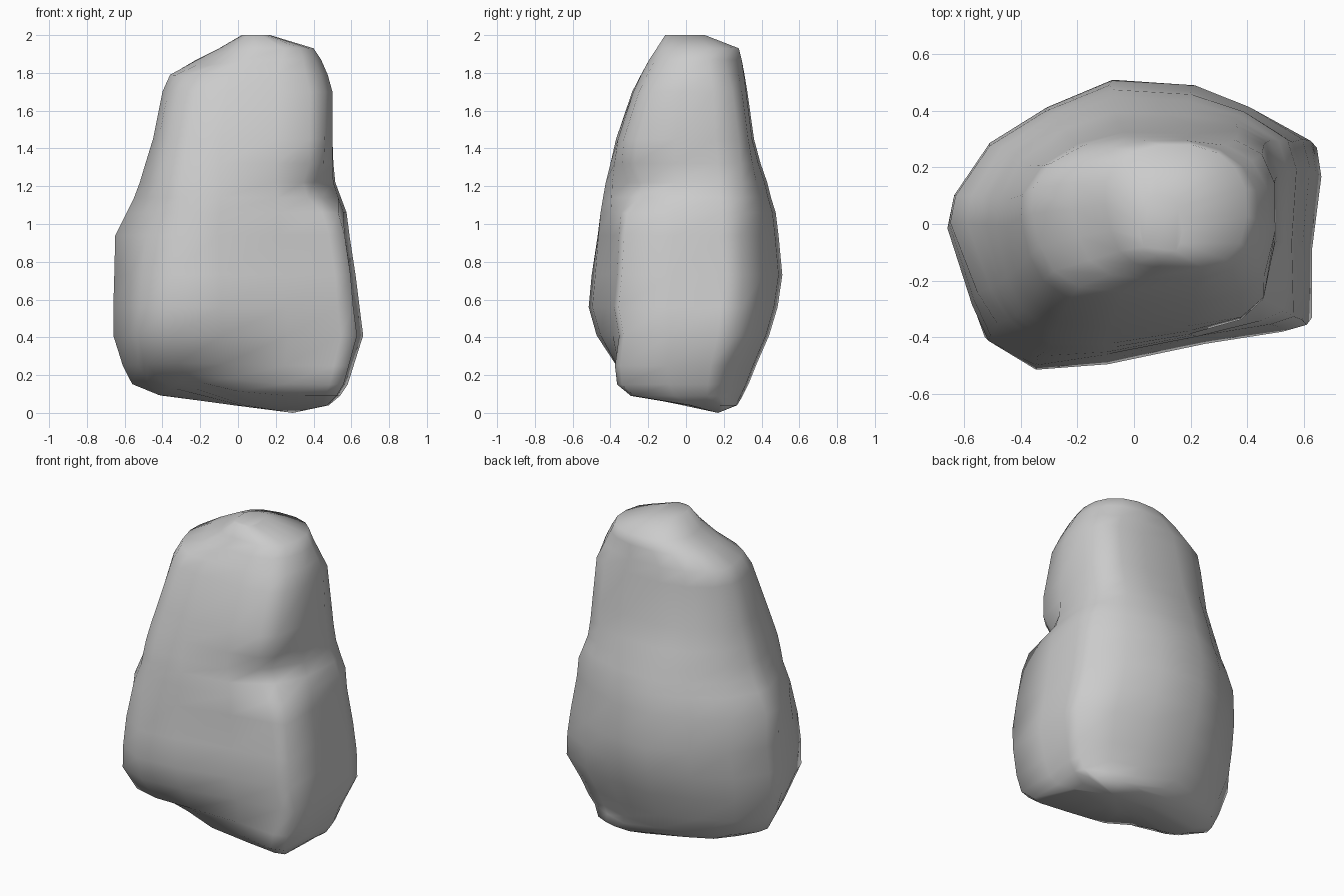
import bpy, bmesh, math
from mathutils import Vector

# Plan outlines: broad base, boxier column, and a crown that is fullest at back left
BASE = [(-.57, -.28), (-.51, -.41), (-.34, -.52), (-.08, -.50), (.27, -.425), (.55, -.38),
        (.635, -.355), (.635, -.08), (.66, .20), (.63, .30), (.44, .42), (.24, .50),
        (-.06, .52), (-.30, .42), (-.51, .29), (-.64, .10), (-.66, 0)]
COLUMN = [(-.41, -.16), (-.36, -.26), (-.26, -.34), (-.08, -.36), (.20, -.35), (.38, -.32),
          (.46, -.25), (.50, -.05), (.50, .16), (.46, .28), (.37, .33), (.20, .35),
          (-.05, .36), (-.22, .31), (-.36, .21), (-.43, .09), (-.44, 0)]
CROWN = [(-.34, -.10), (-.29, -.20), (-.20, -.26), (-.05, -.28), (.20, -.28), (.34, -.24),
         (.42, -.16), (.46, -.03), (.45, .10), (.39, .20), (.29, .27), (.14, .31),
         (-.05, .31), (-.20, .28), (-.31, .22), (-.37, .13), (-.37, .02)]

# Extents of each level: z, x min, x max, y min, y max
LEVELS = [(.04, -.02, .48, -.02, .27), (.09, -.42, .54, -.31, .30),
          (.15, -.56, .58, -.37, .33), (.25, -.61, .61, -.42, .37),
          (.41, -.66, .655, -.47, .44), (.56, -.66, .635, -.515, .485),
          (.73, -.655, .62, -.50, .51), (.94, -.65, .59, -.48, .49),
          (1.06, -.59, .575, -.46, .475), (1.14, -.55, .545, -.44, .45),
          (1.22, -.52, .515, -.425, .43), (1.32, -.49, .505, -.40, .395),
          (1.45, -.45, .50, -.37, .36), (1.70, -.40, .50, -.285, .325),
          (1.79, -.36, .475, -.24, .31), (1.87, -.22, .44, -.195, .295),
          (1.93, -.10, .40, -.155, .28), (2.0, .02, .17, -.11, .10)]

# Local dents and bulges: centre, push, radii
DENTS = [((.46, -.30, 1.18), (-.10, .08, 0), (.13, .12, .10)),     # notch over shoulder
         ((-.50, -.38, .36), (-.02, -.03, 0), (.13, .13, .14)),    # front-left heel
         ((-.47, -.37, .98), (.03, .03, 0), (.18, .18, .15)),      # flatter front-left flank
         ((-.25, -.40, .14), (0, .11, .03), (.30, .22, .12)),      # front undercut
         ((-.30, -.25, .10), (0, 0, .06), (.25, .16, .09)),        # raised underside
         ((.50, -.28, .16), (0, -.09, 0), (.20, .16, .16)),        # front-right heel
         ((.57, .30, .45), (.03, .03, 0), (.15, .14, .20)),        # back-right heel
         ((-.16, -.14, 1.87), (0, 0, -.03), (.14, .14, .08))]      # crown tilts forward


def fit(v, a, b, lo, hi):
    return lo + (v - a) / (b - a) * (hi - lo)


def ramp(z, a, b):
    return min(1, max(0, (z - a) / (b - a)))


def ring_points(z, x0, x1, y0, y1):
    t, u = ramp(z, .9, 1.4), ramp(z, 1.64, 1.87)
    pts = [Vector(p).lerp(Vector(q), t).lerp(Vector(r), u)
           for p, q, r in zip(BASE, COLUMN, CROWN)]
    xs, ys = [p.x for p in pts], [p.y for p in pts]
    return [Vector((fit(p.x, min(xs), max(xs), x0, x1),
                    fit(p.y, min(ys), max(ys), y0, y1), z)) for p in pts]


# Boulder body: rings bridged from bottom to top
bm = bmesh.new()
rings = [[bm.verts.new(p) for p in ring_points(*lv)] for lv in LEVELS]
n = len(BASE)
for low, high in zip(rings, rings[1:]):
    for i in range(n):
        j = (i + 1) % n
        bm.faces.new((low[i], low[j], high[j], high[i]))
bm.faces.new(rings[-1])

# Underside comes down to a low point
foot = bm.verts.new((.29, .17, 0))
for i in range(n):
    bm.faces.new((rings[0][(i + 1) % n], rings[0][i], foot))

# Apply the dents and bulges
for centre, push, radii in DENTS:
    for v in bm.verts:
        d = v.co - Vector(centre)
        v.co += Vector(push) * math.exp(-sum((a / r) ** 2 for a, r in zip(d, radii)))

bmesh.ops.recalc_face_normals(bm, faces=bm.faces)
mesh = bpy.data.meshes.new("boulder")
bm.to_mesh(mesh)
bm.free()
for poly in mesh.polygons:
    poly.use_smooth = True
boulder = bpy.data.objects.new("boulder", mesh)
bpy.context.collection.objects.link(boulder)
